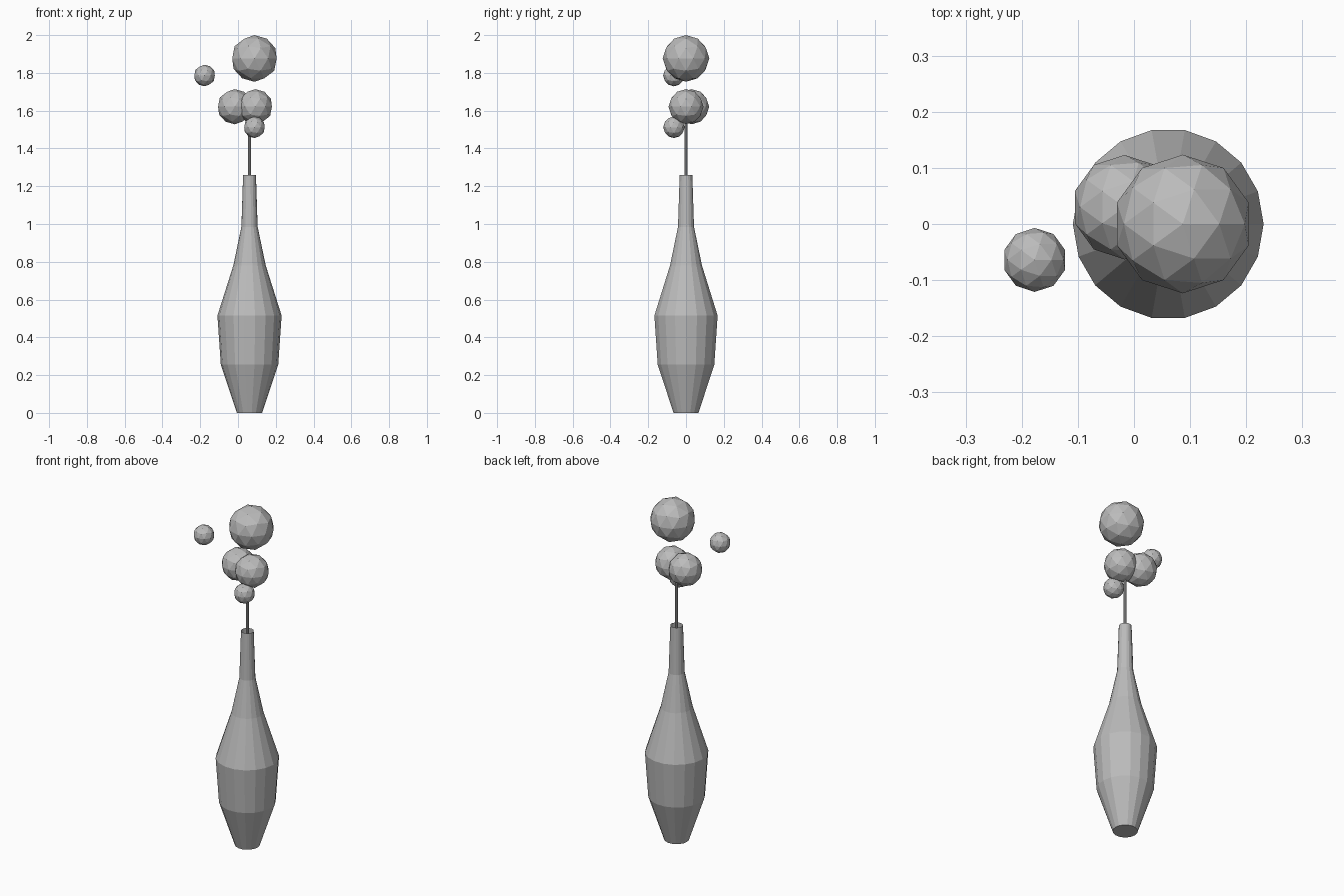
import bpy, bmesh
from math import cos, sin, tau

cube = bpy.data.objects.get("Cube")
if cube:
    bpy.data.objects.remove(cube, do_unlink=True)

grey = bpy.data.materials.new("plain grey")
grey.use_nodes = True
colour = (0.5, 0.5, 0.5, 1)
grey.diffuse_color = colour
grey.node_tree.nodes["Principled BSDF"].inputs["Base Color"].default_value = colour

AXIS_X = 0.061  # the vase and stem share this axis


def add_object(name, bm, location):
    mesh = bpy.data.meshes.new(name)
    bm.to_mesh(mesh)
    bm.free()
    mesh.materials.append(grey)
    obj = bpy.data.objects.new(name, mesh)
    obj.location = location
    bpy.context.collection.objects.link(obj)
    return obj


def turned(name, profile, sides, cap_top):
    """Faceted solid of revolution with a closed base."""
    bm = bmesh.new()
    rings = [[bm.verts.new((r * cos(tau * i / sides), r * sin(tau * i / sides), z))
              for i in range(sides)] for r, z in profile]
    for low, high in zip(rings, rings[1:]):
        for i in range(sides):
            j = (i + 1) % sides
            bm.faces.new((low[i], low[j], high[j], high[i]))
    bm.faces.new(rings[0][::-1])
    if cap_top:
        bm.faces.new(rings[-1])
    return add_object(name, bm, (AXIS_X, 0, 0))


def ball(name, radius, location):
    bm = bmesh.new()
    bmesh.ops.create_icosphere(bm, subdivisions=2, radius=radius)
    return add_object(name, bm, location)


# Open-necked bottle vase
turned("vase", [(0.067, 0), (0.152, 0.255), (0.17, 0.515), (0.086, 0.78),
                (0.043, 0.985), (0.034, 1.26)], 18, False)

# Thin stem standing in the vase
turned("stem", [(0.008, 0.02), (0.008, 1.6)], 8, True)

# Round blossoms
ball("large_blossom", 0.1235, (0.087, 0, 1.8765))
ball("middle_blossom_right", 0.093, (-0.017, 0.03, 1.621))
ball("middle_blossom_left", 0.093, (0.091, 0, 1.621))
ball("small_blossom_outer", 0.057, (-0.177, -0.064, 1.786))
ball("small_blossom_lower", 0.057, (0.087, -0.064, 1.512))
